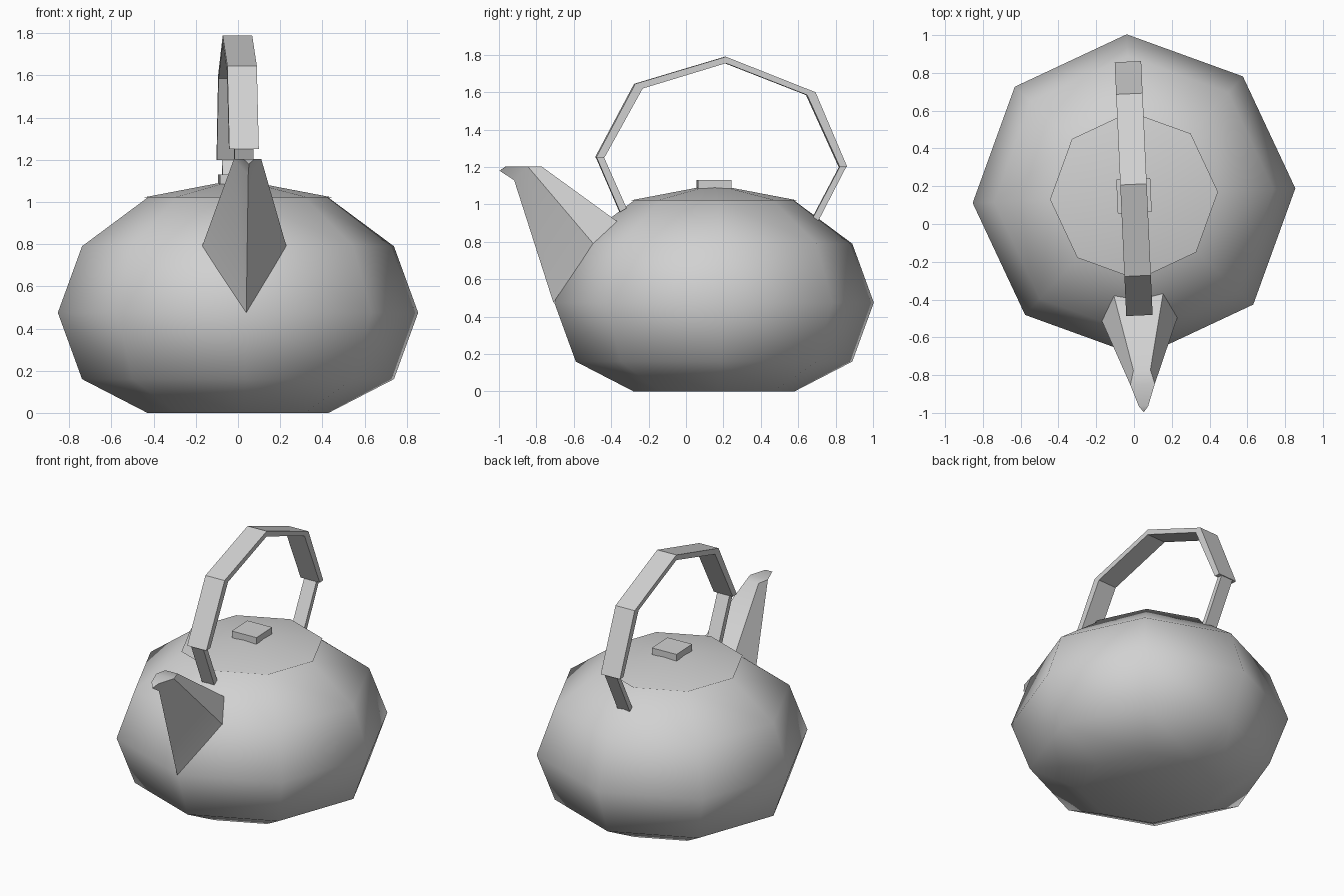
import bpy, math
from mathutils import Matrix, Vector

if "Cube" in bpy.data.objects:
    bpy.data.objects.remove(bpy.data.objects["Cube"])

GREY = (0.64, 0.64, 0.64, 1)
metal = bpy.data.materials.new("grey metal")
metal.use_nodes = True
metal.diffuse_color = GREY
for node in metal.node_tree.nodes:
    if node.type == 'BSDF_PRINCIPLED':
        node.inputs["Base Color"].default_value = GREY

# The kettle stands slightly turned, with its axis behind the origin
PLACE = Matrix.Translation((0, 0.15, 0)) @ Matrix.Rotation(math.radians(2.6), 4, 'Z')


def add_part(name, verts, faces, smooth_angle=None):
    mesh = bpy.data.meshes.new(name)
    mesh.from_pydata([PLACE @ Vector(v) for v in verts], [], faces)
    mesh.materials.append(metal)
    obj = bpy.data.objects.new(name, mesh)
    bpy.context.collection.objects.link(obj)
    bpy.ops.object.select_all(action='DESELECT')
    obj.select_set(True)
    bpy.context.view_layer.objects.active = obj
    bpy.ops.object.mode_set(mode='EDIT')
    bpy.ops.mesh.select_all(action='SELECT')
    bpy.ops.mesh.normals_make_consistent(inside=False)
    bpy.ops.object.mode_set(mode='OBJECT')
    if smooth_angle:
        bpy.ops.object.shade_smooth_by_angle(angle=math.radians(smooth_angle))
    return obj


def lathe(name, rings, bottom, top, smooth_angle, sides=8):
    """Turn (radius, height) rings round the axis, closed by a point at each end."""
    verts = [(r * math.sin(k * math.tau / sides), r * math.cos(k * math.tau / sides), z)
             for r, z in rings for k in range(sides)]
    low, high = len(verts), len(verts) + 1
    verts += [(0, 0, bottom), (0, 0, top)]
    last = (len(rings) - 1) * sides
    faces = []
    for k in range(sides):
        n = (k + 1) % sides
        faces += [(i * sides + k, i * sides + n, (i + 1) * sides + n, (i + 1) * sides + k)
                  for i in range(len(rings) - 1)]
        faces += [(n, k, low), (last + k, last + n, high)]
    add_part(name, verts, faces, smooth_angle)


def band(name, outer, inner, width):
    """Flat strip between two (y, z) paths, centred on x."""
    verts = [(s * width / 2, y, z) for o, i in zip(outer, inner)
             for s, (y, z) in ((-1, o), (1, o), (1, i), (-1, i))]
    end = len(verts) - 4
    faces = [(0, 1, 2, 3), (end, end + 1, end + 2, end + 3)]
    for a in range(0, end, 4):
        faces += [(a + k, a + (k + 1) % 4, a + 4 + (k + 1) % 4, a + 4 + k) for k in range(4)]
    add_part(name, verts, faces)


# Squat eight-sided body and its low lid
lathe("body", [(0.43, 0), (0.74, 0.16), (0.855, 0.475), (0.74, 0.79), (0.43, 1.02)],
      0, 1.02, 180)
lathe("lid", [(0.445, 1.022)], 1.022, 1.107, 30)

# Square lid knob
band("lid_knob", [(-0.09, 1.13), (0.09, 1.13)], [(-0.09, 1.085), (0.09, 1.085)], 0.18)

# Angular handle with a narrower tab at each end
band("handle",
     [(-0.635, 1.25), (-0.425, 1.645), (0.06, 1.79), (0.54, 1.6), (0.71, 1.2)],
     [(-0.59, 1.25), (-0.385, 1.62), (0.06, 1.755), (0.495, 1.585), (0.67, 1.2)], 0.14)
band("front_handle_tab", [(-0.63, 1.25), (-0.505, 0.96)], [(-0.59, 1.25), (-0.47, 0.98)], 0.09)
band("back_handle_tab", [(0.705, 1.2), (0.555, 0.91)], [(0.67, 1.2), (0.525, 0.925)], 0.09)

# Tapered spout: keel points on the centre line, the rest mirrored
keel = [(0, -0.86, 0.475), (0, -1.07, 1.13), (0, -1.148, 1.18)]
right = [(-0.2, -0.655, 0.79), (-0.13, -0.525, 0.91), (-0.045, -0.925, 1.203),
         (-0.065, -1.0, 1.203), (-0.025, -1.115, 1.203)]
left = [(-x, y, z) for x, y, z in right]
half = [(0, 3, 6, 1), (3, 4, 5, 6), (1, 6, 7, 2)]
faces = half + [tuple(i + 5 if i > 2 else i for i in f) for f in half]
faces += [(4, 9, 10, 5), (5, 10, 11, 6), (6, 11, 12, 7), (7, 12, 2), (0, 3, 4, 9, 8)]
add_part("spout", keel + right + left, faces, 40)
